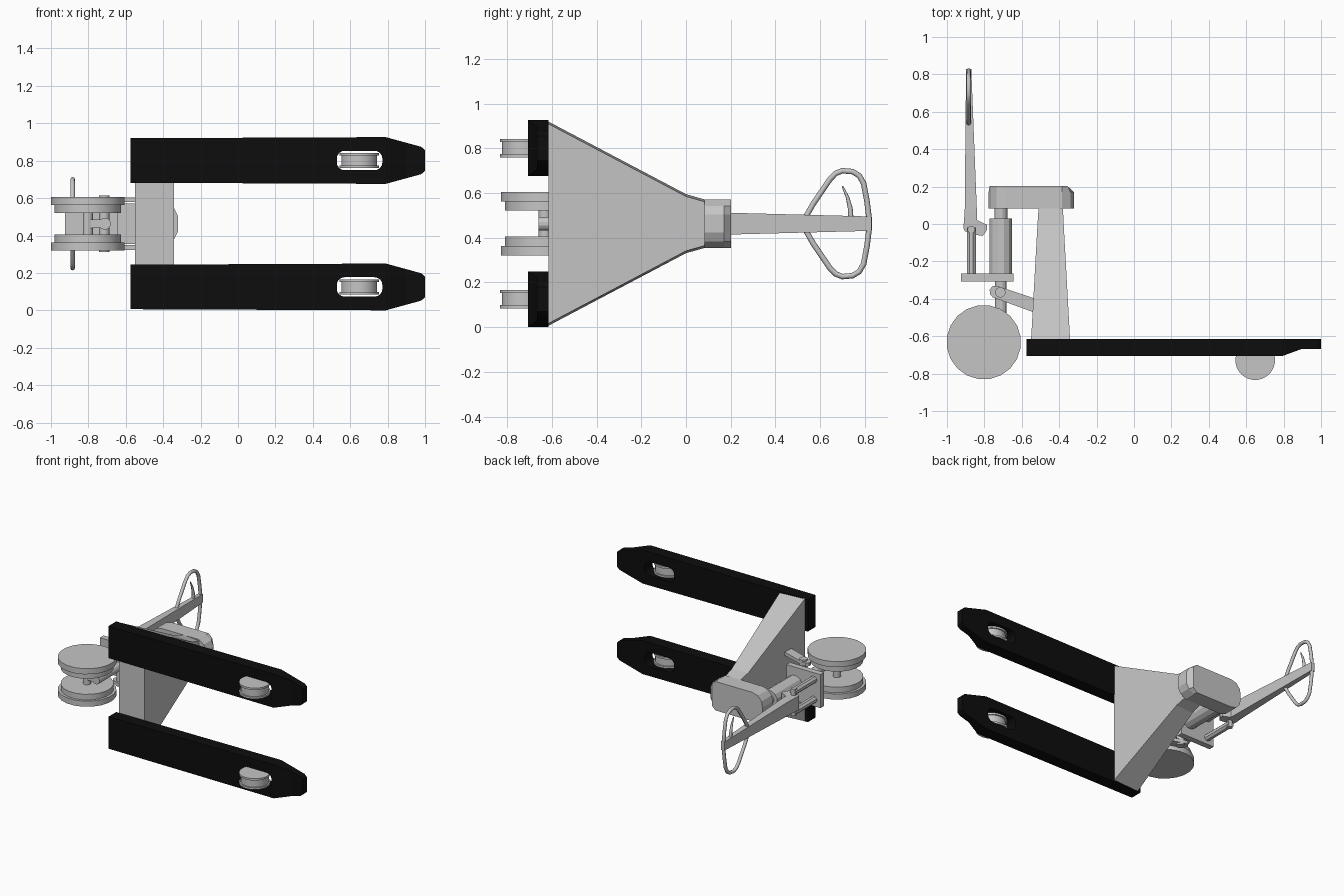
import bpy, bmesh, math
from mathutils import Vector

if "Cube" in bpy.data.objects:
    bpy.data.objects.remove(bpy.data.objects["Cube"])

MID = 0.463  # symmetry plane across the width (z)


def material(name, c, rough):
    m = bpy.data.materials.new(name)
    m.use_nodes = True
    m.diffuse_color = (*c, 1)
    b = m.node_tree.nodes["Principled BSDF"]
    b.inputs["Base Color"].default_value = (*c, 1)
    b.inputs["Roughness"].default_value = rough
    return m


GREY = material("light grey metal", (0.56, 0.56, 0.56), 0.5)
BLACK = material("black paint", (0.004, 0.004, 0.004), 0.6)


def loft(name, rings, mat=GREY, smooth=False):
    """Skin a list of equal-length point rings and cap both ends."""
    bm = bmesh.new()
    vr = [[bm.verts.new(p) for p in r] for r in rings]
    n = len(vr[0])
    for a, b in zip(vr, vr[1:]):
        for i in range(n):
            j = (i + 1) % n
            bm.faces.new((a[i], a[j], b[j], b[i]))
    bm.faces.new(vr[0])
    bm.faces.new(vr[-1])
    bmesh.ops.recalc_face_normals(bm, faces=bm.faces)
    me = bpy.data.meshes.new(name)
    bm.to_mesh(me)
    bm.free()
    me.materials.append(mat)
    ob = bpy.data.objects.new(name, me)
    bpy.context.collection.objects.link(ob)
    if smooth:
        select(ob)
        bpy.ops.object.shade_smooth_by_angle(angle=math.radians(32))
    return ob


def select(ob):
    bpy.ops.object.select_all(action='DESELECT')
    ob.select_set(True)
    bpy.context.view_layer.objects.active = ob


def turned(name, centre, axis, profile, sides=16, smooth=True):
    """Round part: profile is (position along axis, radius)."""
    rings = []
    for t, r in profile:
        ring = []
        for i in range(sides):
            a = 2 * math.pi * (i + 0.5) / sides
            u, v = r * math.cos(a), r * math.sin(a)
            if axis == 'z':
                ring.append((centre[0] + u, centre[1] + v, t))
            else:
                ring.append((centre[0] + u, t, centre[1] + v))
        rings.append(ring)
    return loft(name, rings, GREY, smooth)


def plate(name, outline, z0, z1):
    """Outline in x and y, extruded across the width."""
    return loft(name, [[(x, y, z) for x, y in outline] for z in (z0, z1)])


def box(name, x0, x1, y0, y1, z0, z1):
    return plate(name, [(x0, y0), (x1, y0), (x1, y1), (x0, y1)], z0, z1)


def tube(name, points, radius, cyclic, radii=None):
    cu = bpy.data.curves.new(name, 'CURVE')
    cu.dimensions = '3D'
    cu.bevel_depth = radius
    cu.bevel_resolution = 2
    cu.use_fill_caps = True
    sp = cu.splines.new('POLY')
    sp.points.add(len(points) - 1)
    for i, p in enumerate(points):
        sp.points[i].co = (*p, 1)
        sp.points[i].radius = radii[i] if radii else 1
    sp.use_cyclic_u = cyclic
    cu.materials.append(GREY)
    ob = bpy.data.objects.new(name, cu)
    bpy.context.collection.objects.link(ob)
    select(ob)
    bpy.ops.object.convert(target='MESH')
    bpy.ops.object.shade_smooth_by_angle(angle=math.radians(50))


# Parts that come in pairs
for side, s in (("left", -1), ("right", 1)):
    # Fork with tapered tip: x, half width, underside
    zc = MID + s * 0.338
    fork = loft(side + "_fork", [
        [(x, y0, zc - h), (x, y0, zc + h), (x, -0.615, zc + h), (x, -0.615, zc - h)]
        for x, h, y0 in ((-0.575, 0.119, -0.707), (0.79, 0.125, -0.707),
                         (0.90, 0.095, -0.667), (0.98, 0.073, -0.667),
                         (1.0, 0.055, -0.667))], BLACK)
    # Rounded slot cut through the fork for the roller
    slot = []
    for cx, cz, a0 in ((0.73, 0.01, 0), (0.57, 0.01, 90), (0.57, -0.01, 180), (0.73, -0.01, 270)):
        for k in range(5):
            a = math.radians(a0 + k * 22.5)
            slot.append((cx + 0.042 * math.cos(a), zc + cz + 0.042 * math.sin(a)))
    cutter = loft("slot_cutter", [[(x, y, z) for x, z in slot] for y in (-0.9, -0.5)], BLACK)
    cutter.hide_render = True
    mod = fork.modifiers.new("slot", 'BOOLEAN')
    mod.operation = 'DIFFERENCE'
    mod.solver = 'EXACT'
    mod.object = cutter
    select(fork)
    bpy.ops.object.modifier_apply(modifier=mod.name)
    bpy.data.objects.remove(cutter)

    # Grooved load roller
    turned(side + "_load_roller", (0.648, -0.728), 'z',
           [(zc - 0.041, 0.106), (zc - 0.027, 0.106), (zc - 0.027, 0.096),
            (zc + 0.027, 0.096), (zc + 0.027, 0.106), (zc + 0.041, 0.106)], 24)
    # Stepped steering wheel
    turned(side + "_steer_wheel", (-0.803, -0.632), 'z',
           [(MID + s * 0.058, 0.18), (MID + s * 0.1, 0.18),
            (MID + s * 0.1, 0.199), (MID + s * 0.142, 0.199)], 20)
    # Lifting link
    plate(side + "_lift_link", [(-0.772, -0.35), (-0.755, -0.332), (-0.73, -0.332),
                                (-0.52, -0.402), (-0.52, -0.478), (-0.755, -0.392),
                                (-0.77, -0.375)], MID + s * 0.115, MID + s * 0.14)
    # Post carrying the handle pivot
    turned(side + "_handle_post", (-0.87, MID + s * 0.075), 'y',
           [(-0.27, 0.026), (-0.02, 0.026)], 8, False)

# Tapered frame between forks and head: y, back x, front x, half width
loft("frame", [
    [(x0, y, MID - h), (x0, y, MID + h), (x1, y, MID + h - 0.01), (x1, y, MID - h + 0.01)]
    for y, x0, x1, h in ((-0.616, -0.55, -0.342, 0.457), (0.0, -0.516, -0.376, 0.132),
                         (0.085, -0.51, -0.38, 0.108))])

# Head block with faceted ends and a chamfered front top edge
plan = [(-0.32, 0.04), (-0.34, 0.08), (-0.385, 0.108), (-0.69, 0.108), (-0.735, 0.095),
        (-0.765, 0.06), (-0.777, 0.02)]
plan = plan + [(x, -w) for x, w in reversed(plan)]
head_rings = []
for y, inset in ((0.082, 0), (0.17, 0), (0.202, 0.035)):
    head_rings.append([(min(x, -0.32 - inset) if x > -0.38 else max(x, -0.777 + inset * 0.15),
                        y, MID + w) for x, w in plan])
loft("head_block", head_rings)

# Lift pump and steering assembly
turned("pump_cylinder", (-0.712, MID), 'y', [(-0.27, 0.063), (0.03, 0.063)], 12, False)
turned("pump_rod", (-0.712, MID), 'y', [(0.03, 0.036), (0.09, 0.036)], 12, False)
turned("steering_post", (-0.712, MID), 'y', [(-0.66, 0.032), (-0.30, 0.032)], 12, False)
box("pump_base_plate", -0.925, -0.643, -0.308, -0.265, MID - 0.125, MID + 0.125)
box("axle_arm", -0.81, -0.70, -0.655, -0.61, MID - 0.022, MID + 0.022)
turned("wheel_axle", (-0.803, -0.632), 'z', [(MID - 0.07, 0.028), (MID + 0.07, 0.028)], 12)
turned("link_pin", (-0.715, -0.365), 'z', [(MID - 0.152, 0.028), (MID + 0.152, 0.028)], 12)
turned("handle_pivot_pin", (-0.87, -0.03), 'z', [(MID - 0.1, 0.02), (MID + 0.1, 0.02)], 12)

# Handle: cam at the foot, tapered bar above it
plate("handle_cam", [(-0.912, -0.02), (-0.905, 0.07), (-0.84, 0.07), (-0.838, 0.02),
                     (-0.785, -0.005), (-0.785, -0.03), (-0.808, -0.063),
                     (-0.85, -0.058), (-0.905, -0.038)], MID - 0.052, MID + 0.052)
loft("handle_bar", [
    [(x0, y, MID - h), (x0, y, MID + h), (x1, y, MID + h), (x1, y, MID - h)]
    for y, x0, x1, h in ((0.07, -0.905, -0.84, 0.052), (0.83, -0.898, -0.87, 0.032))])

# Grip loop and release lever
half = [(0.53, 0.02), (0.57, 0.09), (0.645, 0.2), (0.67, 0.225), (0.70, 0.237),
        (0.745, 0.233), (0.775, 0.215), (0.795, 0.18), (0.81, 0.10), (0.82, 0.02)]
loop = half + [(y, -w) for y, w in reversed(half)]
tube("grip_loop", [(-0.884, y, MID + w) for y, w in loop], 0.0125, True)
tube("release_lever", [(-0.884, y, MID + w) for y, w in
                       ((0.738, 0.02), (0.735, 0.07), (0.722, 0.12), (0.70, 0.168))],
     0.012, False, [1, 0.9, 0.65, 0.3])
